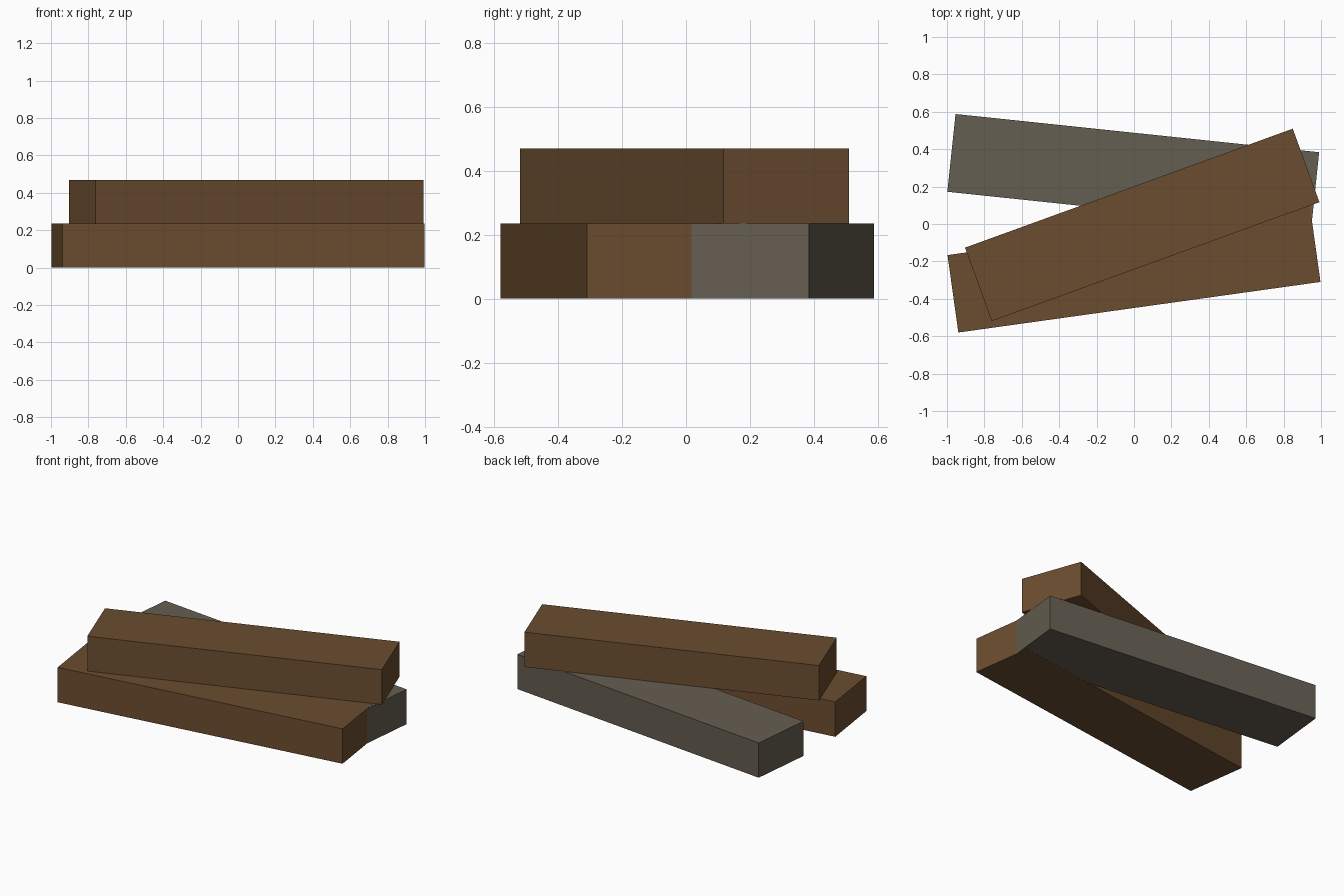
import bpy
from math import radians

cube = bpy.data.objects.get("Cube")
if cube:
    bpy.data.objects.remove(cube, do_unlink=True)


def material(name, colour):
    mat = bpy.data.materials.new(name)
    mat.use_nodes = True
    mat.diffuse_color = colour
    mat.node_tree.nodes["Principled BSDF"].inputs["Base Color"].default_value = colour
    return mat


def beam(name, centre, length, angle, mat, height=0.235):
    bpy.ops.mesh.primitive_cube_add(size=1, location=centre, rotation=(0, 0, radians(angle)))
    obj = bpy.context.object
    obj.name = name
    obj.scale = (length, 0.418, height)
    obj.data.materials.append(mat)
    return obj


brown = material("brown wood", (0.147, 0.074, 0.029, 1))
grey = material("weathered grey wood", (0.130, 0.112, 0.082, 1))

# Two beams on the ground, crossing slightly at one end
beam("front_beam", (0, -0.238, 0.1175), 1.955, 7.95, brown)
beam("back_beam", (-0.004, 0.278, 0.1175), 1.955, -6, grey, height=0.234)

# One beam resting across them
beam("top_beam", (0.044, -0.005, 0.3525), 1.864, 19.95, brown)
